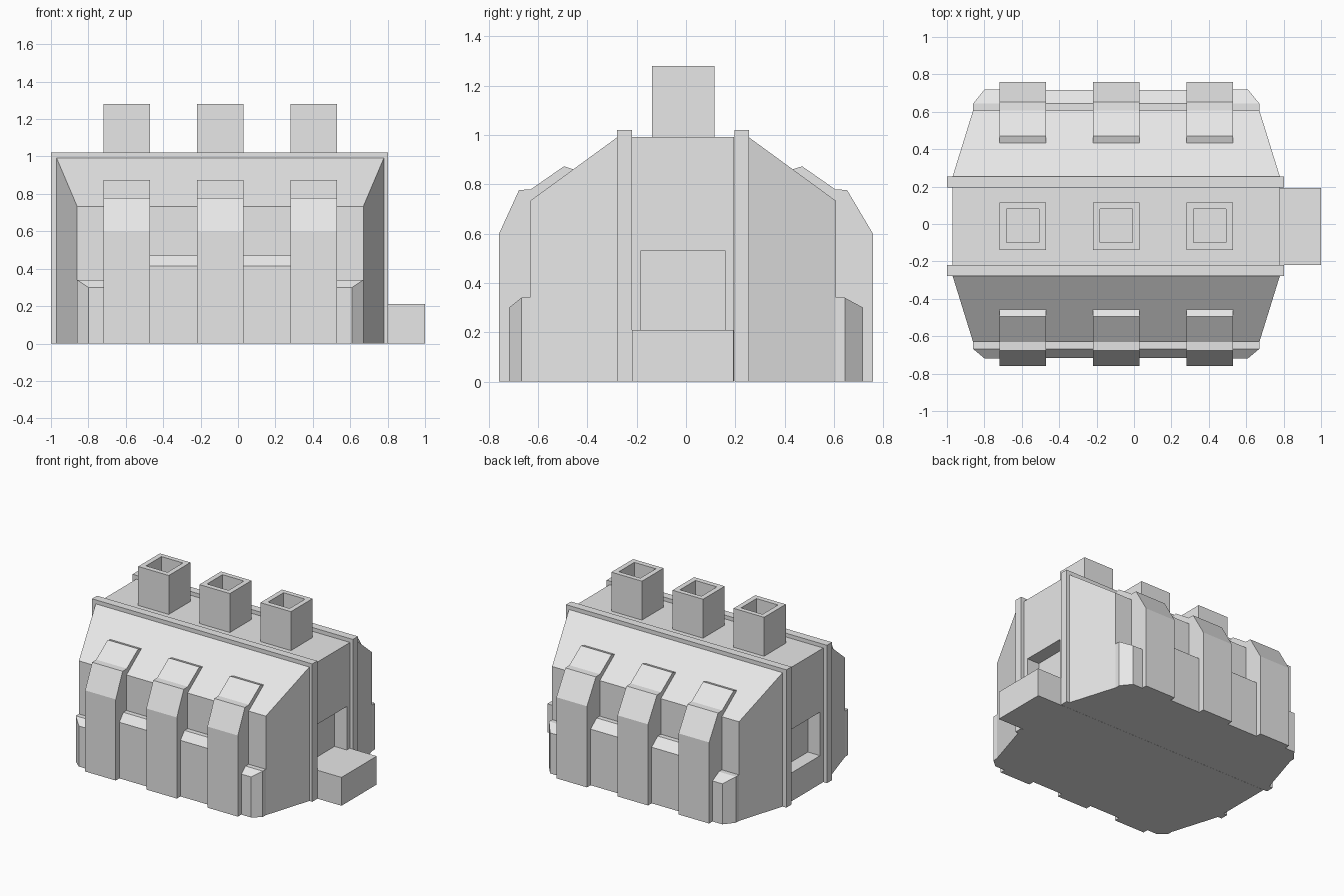
import bpy, bmesh

if "Cube" in bpy.data.objects:
    bpy.data.objects.remove(bpy.data.objects["Cube"])

grey = bpy.data.materials.new("plain_grey")
grey.use_nodes = True
grey.diffuse_color = (0.8, 0.8, 0.8, 1)
grey.node_tree.nodes["Principled BSDF"].inputs["Base Color"].default_value = (0.8, 0.8, 0.8, 1)


def finish(name, bm):
    bmesh.ops.recalc_face_normals(bm, faces=bm.faces)
    mesh = bpy.data.meshes.new(name)
    bm.to_mesh(mesh)
    bm.free()
    mesh.materials.append(grey)
    obj = bpy.data.objects.new(name, mesh)
    bpy.context.collection.objects.link(obj)
    return obj


def solid(name, points):
    """Convex block around the points, with flat areas merged."""
    bm = bmesh.new()
    for p in points:
        bm.verts.new(p)
    bmesh.ops.convex_hull(bm, input=bm.verts[:])
    bmesh.ops.dissolve_limit(bm, angle_limit=0.01, verts=bm.verts[:], edges=bm.edges[:])
    return finish(name, bm)


def box(name, xs, ys, zs):
    return solid(name, [(x, y, z) for x in xs for y in ys for z in zs])


def extrude_profile(name, profile, x0, x1):
    """Side profile of (y, z) points drawn out along x."""
    bm = bmesh.new()
    face = bm.faces.new([bm.verts.new((x0, y, z)) for y, z in profile])
    new = bmesh.ops.extrude_face_region(bm, geom=[face])["geom"]
    verts = [v for v in new if isinstance(v, bmesh.types.BMVert)]
    bmesh.ops.translate(bm, verts=verts, vec=(x1 - x0, 0, 0))
    return finish(name, bm)


def frame(name, outer, inner, lo, hi, place):
    """Rectangular ring between two (u0, u1, v0, v1) rectangles, lo to hi deep."""
    bm = bmesh.new()
    loops = []
    for u0, u1, v0, v1 in (outer, inner):
        for d in (lo, hi):
            loops.append([bm.verts.new(place(u, v, d))
                          for u, v in ((u0, v0), (u1, v0), (u1, v1), (u0, v1))])
    out_lo, out_hi, in_lo, in_hi = loops
    for a, b in ((out_lo, out_hi), (out_hi, in_hi), (in_hi, in_lo), (in_lo, out_lo)):
        for i in range(4):
            j = (i + 1) % 4
            bm.faces.new((a[i], a[j], b[j], b[i]))
    return finish(name, bm)


MID_X = -0.095                      # centre of the building along x
BAYS = (-0.595, -0.095, 0.405)      # chimney and buttress centres
HALF = 0.125

# Central block with a recessed doorway at each end
box("central_block", (-0.87, 0.68), (-0.22, 0.195), (0, 0.992))
wall, door = (-0.22, 0.195, 0, 0.992), (-0.182, 0.158, 0.21, 0.532)
for name, lo, hi in (("right_end_wall", -0.97, -0.87), ("left_end_wall", 0.68, 0.78)):
    frame(name, wall, door, lo, hi, lambda u, v, d: (d, u, v))

# Loading dock
box("loading_dock", (0.775, 1.0), (-0.218, 0.193), (0, 0.21))

# Square hollow chimneys
for i, x in enumerate(BAYS):
    frame(f"chimney_{i + 1}", (x - HALF, x + HALF, -0.138, 0.115),
          (x - 0.088, x + 0.088, -0.1, 0.08), 0.985, 1.28,
          lambda u, v, d: (u, v, d))

# Front and back wings
for side, s in (("front", -1), ("back", 1)):
    def Y(d):
        if s < 0:
            return -d
        return d if d > 0.7 else d - 0.024

    # Raised band around the central block
    box(f"{side}_band", (-1.0, 0.803), (Y(0.22), Y(0.279)), (0, 1.02))

    # Tapered hall with a sloping roof
    solid(f"{side}_hall", [(MID_X + m * w, Y(d), z) for m in (-1, 1)
                           for w, d, top in ((0.875, 0.277, 0.992), (0.765, 0.632, 0.733))
                           for z in (0, top)])

    # Buttresses climbing onto the roof
    profile = [(Y(d), z) for d, z in ((0.758, 0), (0.758, 0.6), (0.677, 0.777),
                                      (0.63, 0.779), (0.495, 0.873), (0.455, 0.86),
                                      (0.455, 0.7), (0.6, 0.6), (0.6, 0))]
    for i, x in enumerate(BAYS):
        extrude_profile(f"{side}_buttress_{i + 1}", profile, x - HALF, x + HALF)

    # Panels between the buttresses
    panel = [(Y(d), z) for d, z in ((0.6, 0), (0.6, 0.47), (0.668, 0.47),
                                    (0.716, 0.415), (0.716, 0))]
    for i in range(2):
        extrude_profile(f"{side}_panel_{i + 1}", panel,
                        BAYS[i] + HALF - 0.02, BAYS[i + 1] - HALF + 0.02)

    # Chamfered corner posts
    for label, m in (("right", -1), ("left", 1)):
        solid(f"{side}_{label}_corner_post",
              [(MID_X + m * w, Y(d), z)
               for w, d, top in ((0.6, 0.62, 0.34), (0.765, 0.62, 0.34),
                                 (0.6, 0.668, 0.34), (0.765, 0.668, 0.34),
                                 (0.6, 0.718, 0.3), (0.705, 0.718, 0.3))
               for z in (0, top)])
